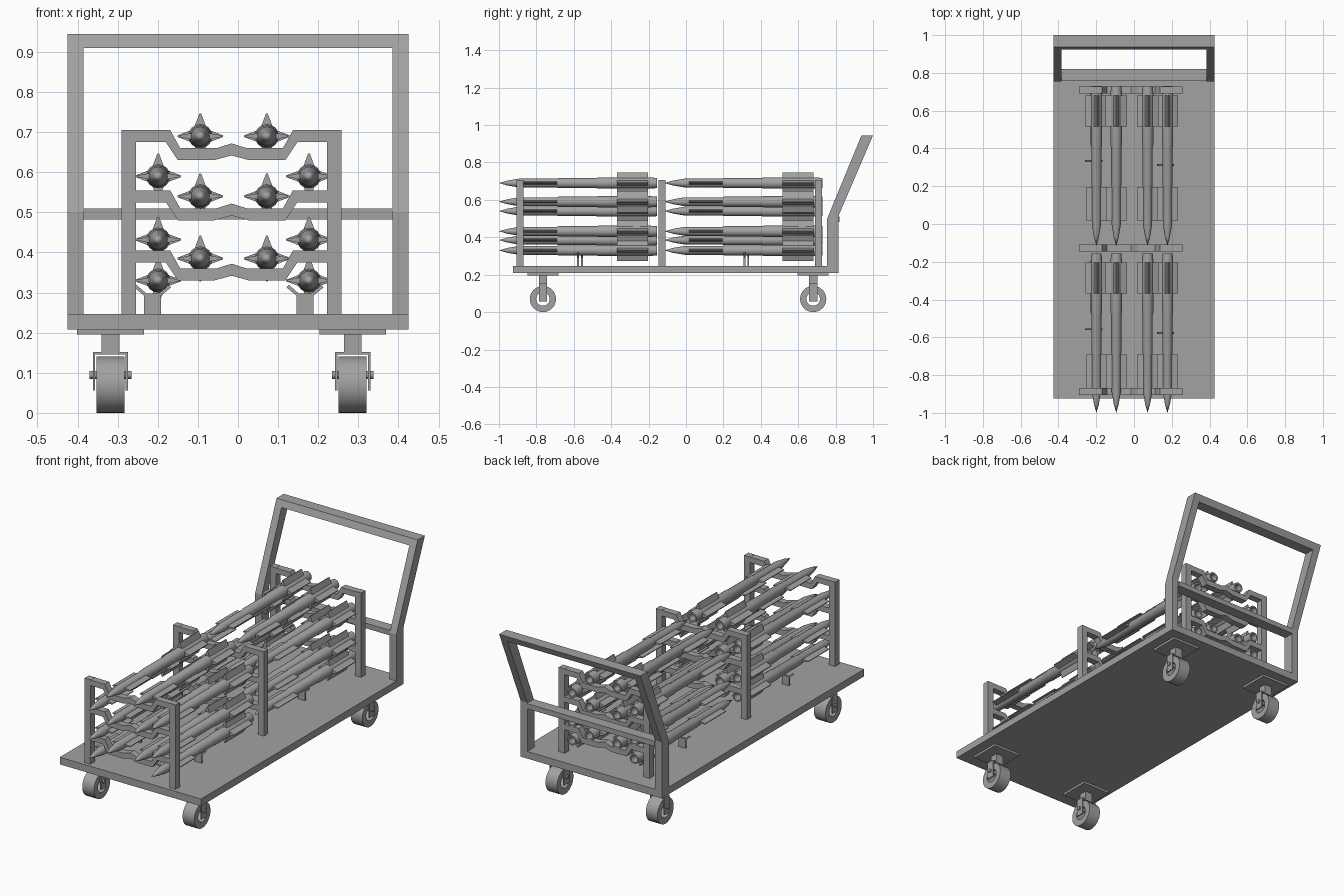
import bpy, bmesh, math
from mathutils import Matrix, Vector

old = bpy.data.objects.get("Cube")
if old:
    bpy.data.objects.remove(old, do_unlink=True)

# Single painted-metal colour
grey = bpy.data.materials.new("plain grey")
grey.use_nodes = True
GREY = (0.36, 0.36, 0.36, 1)
grey.diffuse_color = GREY
grey.node_tree.nodes["Principled BSDF"].inputs["Base Color"].default_value = GREY

CX = -0.016  # the racks and casters sit slightly off centre


def finish(name, bm, smooth=False):
    bmesh.ops.recalc_face_normals(bm, faces=bm.faces)
    mesh = bpy.data.meshes.new(name)
    bm.to_mesh(mesh)
    bm.free()
    mesh.materials.append(grey)
    obj = bpy.data.objects.new(name, mesh)
    bpy.context.collection.objects.link(obj)
    if smooth:
        bpy.ops.object.select_all(action='DESELECT')
        obj.select_set(True)
        bpy.context.view_layer.objects.active = obj
        bpy.ops.object.shade_smooth_by_angle(angle=math.radians(35))
    return obj


def add_box(bm, x, y, z):
    """Box from (low, high) pairs on each axis."""
    mid = Vector([(a + b) / 2 for a, b in (x, y, z)])
    size = [b - a for a, b in (x, y, z)]
    bmesh.ops.create_cube(bm, size=1, matrix=Matrix.Translation(mid) @ Matrix.Diagonal((*size, 1)))


def add_prism(bm, points, axis, low, high):
    """Extrude a flat outline along an axis; points use the two other axes."""
    def place(p, d):
        co = list(p)
        co.insert(axis, d)
        return bm.verts.new(co)
    face = bm.faces.new([place(p, low) for p in points])
    move = [0, 0, 0]
    move[axis] = high - low
    new = bmesh.ops.extrude_face_region(bm, geom=[face])["geom"]
    bmesh.ops.translate(bm, vec=move, verts=[v for v in new if isinstance(v, bmesh.types.BMVert)])


def add_lathe(bm, profile, axis, centre, steps):
    """Spin (radius, distance) points around the x or y axis."""
    verts = []
    for r, d in profile:
        co = Vector((d, 0, r)) if axis == 0 else Vector((0, d, r))
        verts.append(bm.verts.new(Vector(centre) + co))
    edges = [bm.edges.new(pair) for pair in zip(verts, verts[1:])]
    direction = (1, 0, 0) if axis == 0 else (0, 1, 0)
    bmesh.ops.spin(bm, geom=verts + edges, cent=centre, axis=direction,
                   angle=2 * math.pi, steps=steps, use_duplicate=False)
    bmesh.ops.remove_doubles(bm, verts=bm.verts, dist=0.0002)


# Cart deck
bm = bmesh.new()
add_box(bm, (-0.425, 0.425), (-0.925, 0.815), (0.208, 0.247))
finish("deck", bm)

# Push handle: two bent posts, a top bar and a cross bar
bm = bmesh.new()
post = [(0.755, 0.208), (0.815, 0.208), (0.815, 0.513), (1.0, 0.945), (0.938, 0.945), (0.755, 0.5)]
for low in (-0.425, 0.385):
    add_prism(bm, post, 0, low, low + 0.04)
finish("handle_posts", bm)
bm = bmesh.new()
add_prism(bm, [(0.924, 0.91), (0.985, 0.91), (1.0, 0.945), (0.938, 0.945)], 0, -0.385, 0.385)
finish("handle_top_bar", bm)
bm = bmesh.new()
add_box(bm, (-0.385, 0.385), (0.76, 0.82), (0.482, 0.51))
finish("handle_cross_bar", bm)

# Storage racks: two posts and three cradle bars each
half_top = [(0.24, 0), (0.153, 0), (0.128, -0.045), (0.038, -0.045), (0, -0.033)]
half_low = [(0, -0.063), (0.044, -0.075), (0.134, -0.075), (0.164, -0.03), (0.24, -0.03)]
outline = ([(-x, z) for x, z in half_top] + [(x, z) for x, z in half_top[-2::-1]]
           + [(x, z) for x, z in half_low[::-1]] + [(-x, z) for x, z in half_low[1:]])
for place, y in (("front", -0.905), ("middle", -0.146), ("rear", 0.69)):
    bm = bmesh.new()
    for side in (-1, 1):
        x = CX + side * 0.256
        add_box(bm, (x - 0.018, x + 0.018), (y, y + 0.037), (0.247, 0.706))
    for top in (0.705, 0.555, 0.405):
        add_prism(bm, [(CX + x, top + z) for x, z in outline], 1, y, y + 0.037)
    finish(place + "_rack", bm)

# Low Y-shaped stands under the bottom row
arm = [(0.021, 0), (0.021, 0.045), (0.046, 0.066), (0.04, 0.072), (0.016, 0.051)]
stand = arm + [(-x, z) for x, z in arm[::-1]]
for x, ys in ((-0.213, (-0.557, 0.333)), (0.167, (-0.577, 0.313))):
    for y in ys:
        bm = bmesh.new()
        add_prism(bm, [(x + px, 0.247 + z) for px, z in stand], 1, y - 0.005, y + 0.005)
        finish("stand", bm)

# Finned tube: nose cone, stepped body, open tail, wedge fins
bm = bmesh.new()
body = [(0, 0), (0.013, 0.045), (0.024, 0.11), (0.024, 0.31), (0.027, 0.32), (0.027, 0.52),
        (0.03, 0.53), (0.03, 0.81), (0.027, 0.845), (0.019, 0.845), (0.016, 0.79), (0, 0.79)]
add_lathe(bm, body, 1, (0, 0, 0), 16)
finned = finish("finned_tube", bm, smooth=True)
bm = bmesh.new()
for quarter in range(4):
    start = len(bm.verts)
    wedge = [(-0.016, 0.02), (0.016, 0.02), (0.002, 0.057), (-0.002, 0.057)]
    add_prism(bm, wedge, 1, 0.632, 0.796)
    if quarter % 2:
        slim = [(-0.009, 0.015), (0.009, 0.015), (0.002, 0.053), (-0.002, 0.053)]
        add_prism(bm, slim, 1, 0.13, 0.31)
    bm.verts.ensure_lookup_table()
    bmesh.ops.rotate(bm, verts=bm.verts[start:], cent=(0, 0, 0),
                     matrix=Matrix.Rotation(quarter * math.pi / 2, 3, 'Y'))
fins = finish("fins", bm)

# Stack the tubes in two groups, sharing the same meshes
spots = [(0.083, z) for z in (0.69, 0.54, 0.385)] + [(0.188, z) for z in (0.59, 0.432, 0.33)]
for y in (-1.0, -0.115):
    for offset, z in spots:
        for side in (-1, 1):
            for source in (finned, fins):
                copy = source.copy()
                copy.location = (-0.011 + side * offset, y, z)
                bpy.context.collection.objects.link(copy)
for source in (finned, fins):
    bpy.data.objects.remove(source, do_unlink=True)

# Casters: plate, stem, fork, axle and ring wheel
for side in (-1, 1):
    for y in (-0.765, 0.68):
        x = CX + side * 0.302
        bm = bmesh.new()
        add_box(bm, (x - 0.083, x + 0.083), (y - 0.083, y + 0.083), (0.196, 0.208))
        add_box(bm, (x - 0.022, x + 0.022), (y - 0.022, y + 0.022), (0.15, 0.196))
        add_box(bm, (x - 0.044, x + 0.044), (y - 0.022, y + 0.022), (0.145, 0.152))
        for arm_side in (-1, 1):
            ax = x + arm_side * 0.041
            add_box(bm, (ax - 0.003, ax + 0.003), (y - 0.022, y + 0.022), (0.056, 0.152))
        finish("caster_fork", bm)
        bm = bmesh.new()
        add_lathe(bm, [(0, -0.052), (0.01, -0.052), (0.01, 0.052), (0, 0.052)], 0, (x, y, 0.095), 12)
        finish("caster_axle", bm, smooth=True)
        bm = bmesh.new()
        ring = [(0.07, -0.035), (0.07, 0.035), (0.036, 0.035), (0.036, -0.035), (0.07, -0.035)]
        add_lathe(bm, ring, 0, (x, y, 0.07), 32)
        finish("caster_wheel", bm, smooth=True)
